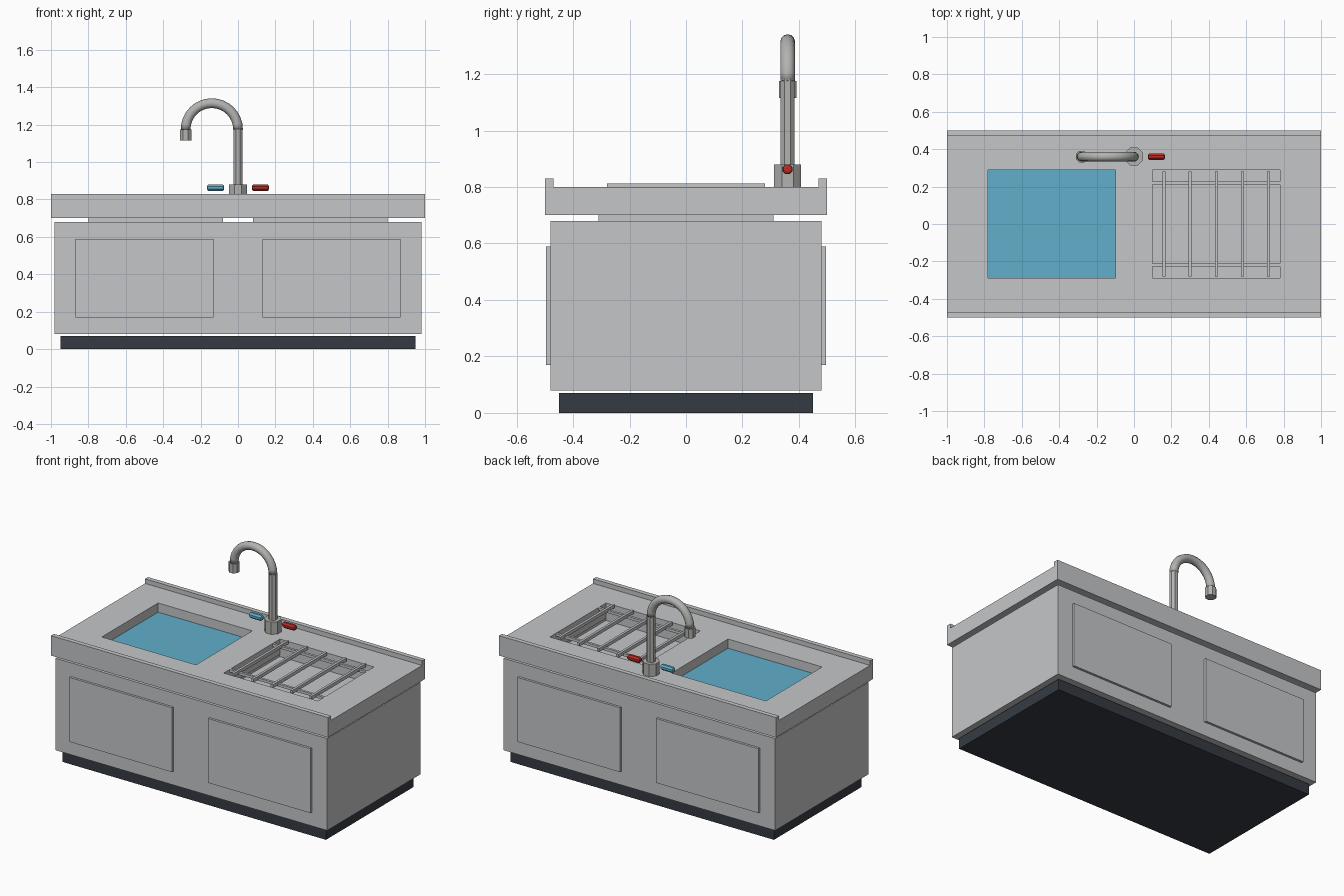
import bpy, bmesh, math
from mathutils import Matrix, Vector

if "Cube" in bpy.data.objects:
    bpy.data.objects.remove(bpy.data.objects["Cube"], do_unlink=True)


def material(name, r, g, b):
    m = bpy.data.materials.new(name)
    m.use_nodes = True
    m.diffuse_color = (r, g, b, 1)
    m.node_tree.nodes["Principled BSDF"].inputs["Base Color"].default_value = (r, g, b, 1)
    return m


STEEL = material("light steel", 0.56, 0.565, 0.58)
TAP = material("tap metal", 0.45, 0.45, 0.44)
DARK = material("dark plinth", 0.036, 0.043, 0.055)
WATER = material("water blue", 0.12, 0.43, 0.59)
RED = material("hot red", 0.5, 0.025, 0.02)


def finish(name, bm, mat, smooth=False):
    bmesh.ops.recalc_face_normals(bm, faces=bm.faces)
    mesh = bpy.data.meshes.new(name)
    bm.to_mesh(mesh)
    bm.free()
    mesh.materials.append(mat)
    for p in mesh.polygons:
        p.use_smooth = smooth
    obj = bpy.data.objects.new(name, mesh)
    bpy.context.collection.objects.link(obj)
    return obj


def box_mesh(x, y, z):
    """Box from (low, high) ranges on each axis."""
    bm = bmesh.new()
    size = [b - a for a, b in (x, y, z)]
    mid = [(a + b) / 2 for a, b in (x, y, z)]
    bmesh.ops.create_cube(bm, size=1, matrix=Matrix.Translation(mid) @ Matrix.Diagonal((*size, 1)))
    return bm


def box(name, x, y, z, mat):
    return finish(name, box_mesh(x, y, z), mat)


def prism(name, x, y, z0, z1, r, mat):
    """Upright eight-sided cylinder with flats facing the axes."""
    bm = bmesh.new()
    place = Matrix.Translation((x, y, (z0 + z1) / 2)) @ Matrix.Rotation(math.pi / 8, 4, "Z")
    bmesh.ops.create_cone(bm, cap_ends=True, segments=8, radius1=r, radius2=r,
                          depth=z1 - z0, matrix=place)
    return finish(name, bm, mat)


# Cabinet body
box("plinth", (-0.95, 0.95), (-0.45, 0.45), (0, 0.07), DARK)
box("cabinet", (-0.98, 0.98), (-0.48, 0.48), (0.08, 0.68), STEEL)
for side, s in (("left", 1), ("right", -1)):
    x = sorted((0.13 * s, 0.87 * s))
    box(side + "_front_panel", x, (-0.495, -0.48), (0.17, 0.59), STEEL)
    box(side + "_back_panel", x, (0.48, 0.495), (0.17, 0.59), STEEL)

# Countertop with two basin openings and raised front and back lips
xs = [-1, -0.78, -0.1, 0.1, 0.78, 1]
ys = [-0.5, -0.47, -0.29, 0.29, 0.47, 0.5]
bm = bmesh.new()
grid = [[bm.verts.new((x, y, 0.7)) for y in ys] for x in xs]
for i in range(5):
    for j in range(5):
        if j == 2 and i in (1, 3):
            continue
        bm.faces.new((grid[i][j], grid[i + 1][j], grid[i + 1][j + 1], grid[i][j + 1]))


def raise_faces(faces, height, keep):
    out = bmesh.ops.extrude_face_region(bm, geom=faces, use_keep_orig=keep)["geom"]
    verts = [g for g in out if isinstance(g, bmesh.types.BMVert)]
    bmesh.ops.translate(bm, verts=verts, vec=(0, 0, height))
    return [g for g in out if isinstance(g, bmesh.types.BMFace)]


top = raise_faces(bm.faces[:], 0.1, True)
lips = [f for f in top if abs(f.calc_center_median().y) > 0.47]
old = lips[:]
raise_faces(lips, 0.03, False)
bmesh.ops.delete(bm, geom=[f for f in old if f.is_valid], context="FACES_ONLY")
finish("countertop", bm, STEEL)

# Basins hung below the openings
for side, s in (("left", 1), ("right", -1)):
    tub = box_mesh(sorted((0.08 * s, 0.8 * s)), (-0.31, 0.31), (0.6, 0.7))
    tub.faces.ensure_lookup_table()
    lid = max(tub.faces, key=lambda f: f.calc_center_median().z)
    bmesh.ops.inset_region(tub, faces=[lid], thickness=0.02)
    floor = bmesh.ops.extrude_discrete_faces(tub, faces=[lid])["faces"][0]
    bmesh.ops.translate(tub, verts=floor.verts[:], vec=(0, 0, -0.018))
    finish(side + "_basin", tub, STEEL)
box("water", (-0.78, -0.1), (-0.29, 0.29), (0.69, 0.74), WATER)

# Drying rack over the left basin
for i in range(5):
    x = 0.16 + 0.14 * i
    box("rack_bar_%d" % (i + 1), (x - 0.008, x + 0.008), (-0.28, 0.28), (0.79, 0.812), STEEL)
for name, y in (("front", -0.22), ("back", 0.22)):
    box("rack_rail_" + name, (0.1, 0.78), (y - 0.008, y + 0.008), (0.782, 0.799), STEEL)

# Tap: base, riser, bent neck and nozzle
TY = 0.36
prism("tap_base", 0, TY, 0.8, 0.88, 0.052, TAP)
prism("tap_riser", 0, TY, 0.8, 1.18, 0.027, TAP)
prism("tap_nozzle", -0.28, TY, 1.115, 1.175, 0.034, TAP)

bm = bmesh.new()
rings = []
for i in range(17):
    a = math.pi * i / 16
    out = Vector((math.cos(a), 0, math.sin(a)))
    centre = Vector((-0.14, TY, 1.175)) + out * 0.14
    ring = []
    for k in range(12):
        b = math.tau * k / 12
        ring.append(bm.verts.new(centre + 0.026 * (out * math.cos(b) + Vector((0, math.sin(b), 0)))))
    rings.append(ring)
for a, b in zip(rings, rings[1:]):
    for k in range(12):
        n = (k + 1) % 12
        bm.faces.new((a[k], a[n], b[n], b[k]))
bm.faces.new(rings[0])
bm.faces.new(rings[-1])
neck = finish("tap_neck", bm, TAP, smooth=True)

# Capsule handles on either side of the tap
for name, x, mat in (("hot_handle", 0.12, RED), ("cold_handle", -0.12, WATER)):
    bm = bmesh.new()
    place = Matrix.Translation((x, TY, 0.863)) @ Matrix.Rotation(math.pi / 2, 4, "Y") \
        @ Matrix.Rotation(math.pi / 8, 4, "Z")
    bmesh.ops.create_cone(bm, cap_ends=True, segments=8, radius1=0.019, radius2=0.019,
                          depth=0.09, matrix=place)
    rims = [e for e in bm.edges if abs(e.verts[0].co.x - e.verts[1].co.x) < 0.01]
    bmesh.ops.bevel(bm, geom=rims, offset=0.009, segments=2, profile=0.5, affect="EDGES")
    finish(name, bm, mat)
